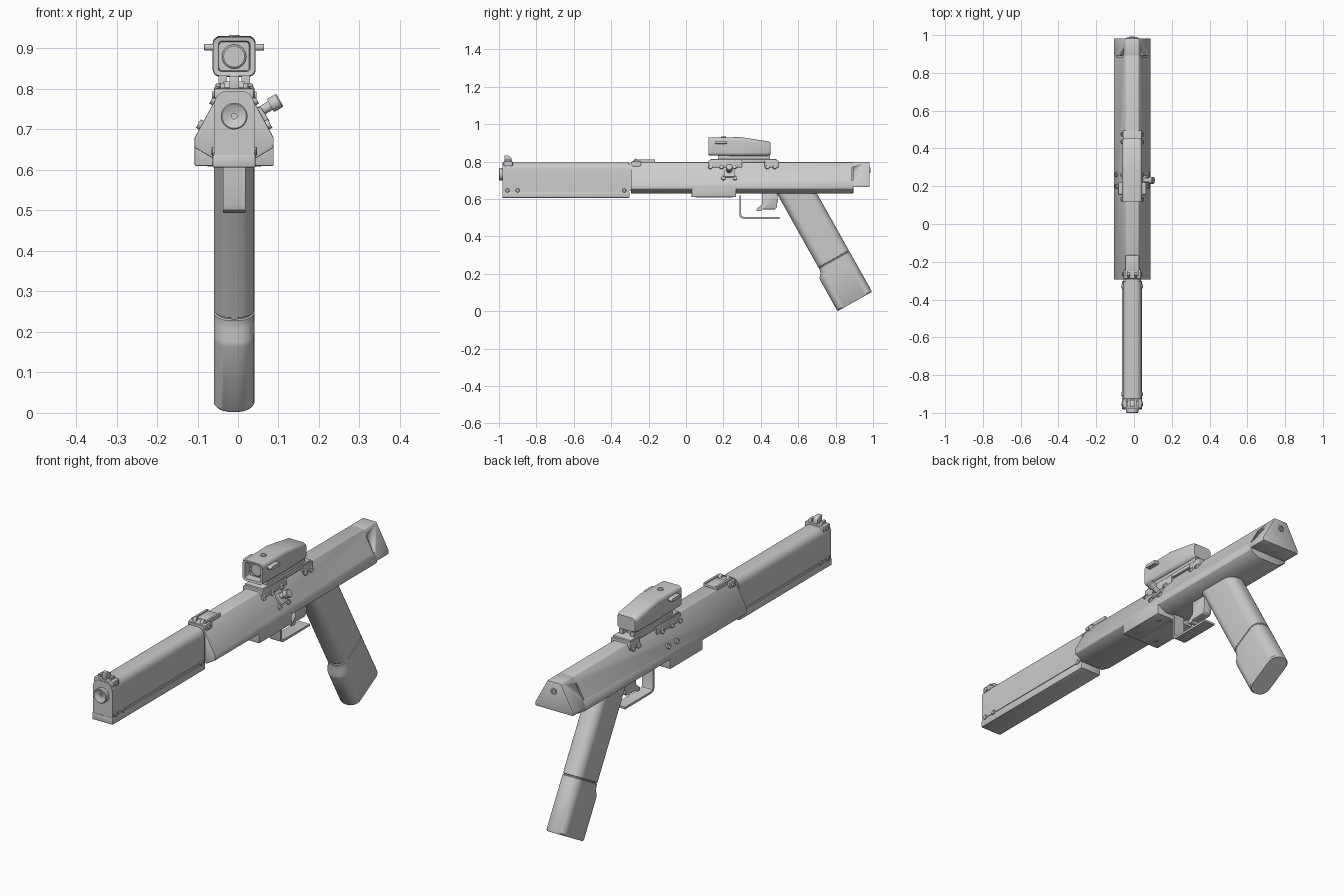
import bpy, bmesh, math
from mathutils import Vector

if "Cube" in bpy.data.objects:
    bpy.data.objects.remove(bpy.data.objects["Cube"])

CX = -0.0095  # the body axis sits slightly left of x = 0


def finish(name, bm, bevel=0.0, angle=35):
    bmesh.ops.recalc_face_normals(bm, faces=bm.faces[:])
    if bevel:
        edges = [e for e in bm.edges if len(e.link_faces) == 2 and e.calc_face_angle(0) > 0.6]
        bmesh.ops.bevel(bm, geom=edges, offset=bevel, segments=2, affect='EDGES', profile=0.5)
    me = bpy.data.meshes.new(name)
    bm.to_mesh(me)
    bm.free()
    ob = bpy.data.objects.new(name, me)
    bpy.context.collection.objects.link(ob)
    ob.location.x = CX
    bpy.ops.object.select_all(action='DESELECT')
    ob.select_set(True)
    bpy.context.view_layer.objects.active = ob
    bpy.ops.object.shade_smooth_by_angle(angle=math.radians(angle))
    return ob


def loft(name, rings, bevel=0.0):
    """Skin a list of equal-length point rings and cap both ends."""
    bm = bmesh.new()
    vr = [[bm.verts.new(p) for p in r] for r in rings]
    n = len(vr[0])
    for a, b in zip(vr, vr[1:]):
        for i in range(n):
            bm.faces.new((a[i], a[(i + 1) % n], b[(i + 1) % n], b[i]))
    bm.faces.new(vr[0])
    bm.faces.new(vr[-1])
    return finish(name, bm, bevel)


def prism_y(name, pts, y0, y1, bevel=0.0):
    return loft(name, [[(x, y, z) for x, z in pts] for y in (y0, y1)], bevel)


def prism_x(name, pts, x0, x1, bevel=0.0):
    return loft(name, [[(x, y, z) for y, z in pts] for x in (x0, x1)], bevel)


def box(name, x0, x1, y0, y1, z0, z1, bevel=0.0):
    return prism_y(name, [(x0, z0), (x1, z0), (x1, z1), (x0, z1)], y0, y1, bevel)


def rrect(w, h, r, n=5):
    """Rounded rectangle centred on the origin."""
    out = []
    for k, (sx, sy) in enumerate(((1, 1), (-1, 1), (-1, -1), (1, -1))):
        for i in range(n + 1):
            a = math.pi / 2 * (k + i / n)
            out.append((sx * (w / 2 - r) + r * math.cos(a), sy * (h / 2 - r) + r * math.sin(a)))
    return out


def turned(name, origin, axis, profile, n=24):
    """Lathe a (distance, radius) profile about an axis."""
    o, d = Vector(origin), Vector(axis).normalized()
    u = d.orthogonal().normalized()
    v = d.cross(u)
    ang = [2 * math.pi * i / n for i in range(n)]
    return loft(name, [[o + d * t + (u * math.cos(a) + v * math.sin(a)) * r for a in ang]
                       for t, r in profile])


# receiver: wedge-shaped section, stepped at the rear underside
half = [(0.034, 0.797), (0.0975, 0.68), (0.0975, 0.655), (0.055, 0.63)]
full = half + [(-x, z) for x, z in reversed(half)]
receiver = prism_y("receiver", full, -0.295, 0.895, 0.003)
rear = [(0.034, 0.797), (0.0975, 0.68), (0.0975, 0.663)]
rear_block = prism_y("receiver_rear", rear + [(-x, z) for x, z in reversed(rear)], 0.88, 0.982, 0.004)
turned("rear_pin", (0, 0.975, 0.755), (0, 1, 0), [(0, .014), (.012, .014), (.012, .008), (.004, .008)])

# sling slots cut into both rear flanks
for s in (1, -1):
    cut = prism_y("slot_cutter", [(s * .077, .70), (s * .11, .70), (s * .07, .77), (s * .04, .77)], .884, .892)
    for target in (receiver, rear_block):
        mod = target.modifiers.new("slot", 'BOOLEAN')
        mod.operation, mod.object, mod.solver = 'DIFFERENCE', cut, 'EXACT'
    cut.hide_render = True
    cut.hide_viewport = True

# magazine well block with screws underneath
box("magazine_block", -0.0975, 0.0975, 0.03, 0.268, 0.61, 0.674, 0.003)
for x in (-.055, .055):
    for y in (.075, .22):
        turned("block_screw", (x, y, .615), (0, 0, -1), [(0, .011), (.007, .011), (.007, .006), (.003, .006)], 16)
box("block_seam_strip", -.02, .02, .05, .25, .607, .615)

# barrel shroud with an arched top, and the tray below
arch = [(0.05, 0.635)] + [(0.018 + 0.032 * math.cos(a), 0.758 + 0.037 * math.sin(a))
                          for a in [math.pi / 2 * i / 6 for i in range(7)]]
arch += [(-x, z) for x, z in reversed(arch)]
prism_y("barrel_shroud", arch, -0.98, -0.305)
prism_y("shroud_neck", [(x * .92, .72 + (z - .72) * .92) for x, z in arch], -0.32, -0.25)
box("lower_tray", -.053, .053, -.982, -.302, .606, .638, .004)
box("tray_ledge", -.053, .053, -.97, -.31, .643, .65)
for y in (-.955, -.90, -.33):
    for s in (1, -1):
        turned("tray_clip", (s * .042, y, .646), (s, 0, 0), [(0, .011), (.012, .011), (.015, .008)], 16)

# muzzle
turned("muzzle", (0, -0.97, 0.733), (0, -1, 0),
       [(0, .033), (.027, .033), (.03, .030), (.02, .009), (.02, .007), (-.0, .007)], 32)

# front sight
box("front_sight_base", -.05, .05, -.975, -.925, .775, .802, .006)
prism_x("front_sight_post", [(-.97, .80), (-.93, .80), (-.935, .822), (-.95, .832), (-.97, .832)], -.012, .012, .002)
for s in (1, -1):
    prism_x("front_sight_ear", [(-.965, .80), (-.93, .80), (-.94, .815), (-.965, .815)], s * .022, s * .034)
    turned("front_sight_screw", (s * .045, -.95, .785), (s, 0, 0), [(0, .009), (.01, .009)], 16)

# rear sight collar at the front of the receiver
box("rear_sight_collar", -.046, .046, -.29, -.24, .765, .803, .006)
box("rear_sight_leaf", -.03, .03, -.25, -.165, .79, .806, .002)
for s in (1, -1):
    box("rear_sight_rail", s * .026, s * .036, -.275, -.165, .795, .811)
    prism_x("rear_sight_notch", [(-.285, .80), (-.255, .80), (-.27, .818)], s * .012, s * .026)
    turned("rear_sight_screw", (s * .04, -.265, .785), (s, 0, 0), [(0, .009), (.012, .009)], 16)

# optic mount
for name, y0, y1 in (("mount_front", .12, .30), ("mount_rear", .42, .495)):
    box(name, -.05, .05, y0, y1, .765, .806, .004)
box("mount_rail", -.046, .046, .13, .485, .795, .813, .002)
for s in (1, -1):
    box("mount_foot", s * .018, s * .039, .17, .45, .81, .834)
box("mount_spine", -.012, .012, .19, .43, .81, .834)


# screws set square to the sloping flanks
def flank_screw(y, z, r, h, s):
    x = .0975 - (z - .68) * .543
    turned("flank_screw", (s * (x - .006), y, z), (s * .88, 0, .475),
           [(0, r), (.006 + h, r), (.006 + h, r * .5), (.003 + h, r * .5)], 16)


for s in (1, -1):
    for y, z in ((.13, .768), (.19, .768), (.26, .768), (.435, .768), (.475, .768), (.20, .708), (.262, .708)):
        flank_screw(y, z, .012, .008, s)

# selector knob and plate on the right
turned("selector_knob", (.06, .231, .742), (.87, 0, .5),
       [(0, .012), (.034, .012), (.034, .017), (.038, .0185), (.058, .0185), (.061, .016)])
prism_y("selector_plate", [(.06, .715), (.082, .715), (.088, .72), (.066, .755), (.05, .755)], .205, .26, .002)

# optic housing with a recessed front window
def ring(y, z0, z1, w, r):
    return [(x, y, z + (z0 + z1) / 2) for x, z in rrect(w, z1 - z0, r)]


loft("optic_housing", [ring(.155, .845, .916, .074, .008), ring(.122, .843, .918, .078, .008),
                       ring(.12, .832, .928, .104, .018), ring(.29, .83, .931, .106, .018),
                       ring(.44, .83, .908, .104, .02), ring(.452, .837, .90, .092, .018)])
turned("optic_lens", (0, .16, .88), (0, -1, 0), [(0, .03), (.01, .03), (.013, .026)])
for s in (1, -1):
    prism_x("optic_side_key", [(.187 + y, .903 + z) for y, z in rrect(.065, .016, .007)], s * .045, s * .074, .002)
turned("optic_top_dial", (0, .2, .925), (0, 0, 1), [(0, .013), (.008, .013), (.008, .009), (.006, .009)])

# trigger guard and trigger
prism_x("trigger_guard", [(.285, .62), (.295, .62), (.295, .518), (.299, .508), (.31, .504), (.5, .504),
                          (.5, .494), (.306, .494), (.29, .501), (.285, .514)], -.028, .028)
prism_x("trigger", [(.405, .64), (.49, .64), (.487, .555), (.475, .545), (.38, .545), (.38, .537),
                    (.40, .537), (.407, .55)], -.02, .02, .002)

# raked grip: stations are (distance up from the butt, depth, width, inset)
up = Vector((0, -0.489, 0.872))
back = Vector((0, 0.872, 0.489))
butt = Vector((0, 0.995, 0.104))
stations = [(0, .206, .092, .003), (.006, .212, .10, 0), (.185, .212, .10, 0), (.20, .21, .10, 0), (.225, .190, .10, 0),
            (.247, .187, .10, 0), (.249, .181, .094, .003), (.253, .181, .094, .003), (.255, .187, .10, 0),
            (.66, .187, .10, 0), (.76, .195, .10, 0)]
rings = []
for dist, depth, width, inset in stations:
    c = butt + up * dist - back * (depth / 2 + inset)
    rings.append([c + Vector((x, 0, 0)) + back * b for x, b in rrect(width, depth, .042, 7)])
for k in (-2, -1):  # level the top off just inside the receiver
    top = .61 if k == -2 else .66
    rings[k] = [p + up * ((top - p.z) / up.z) for p in rings[k]]
loft("grip", rings)
